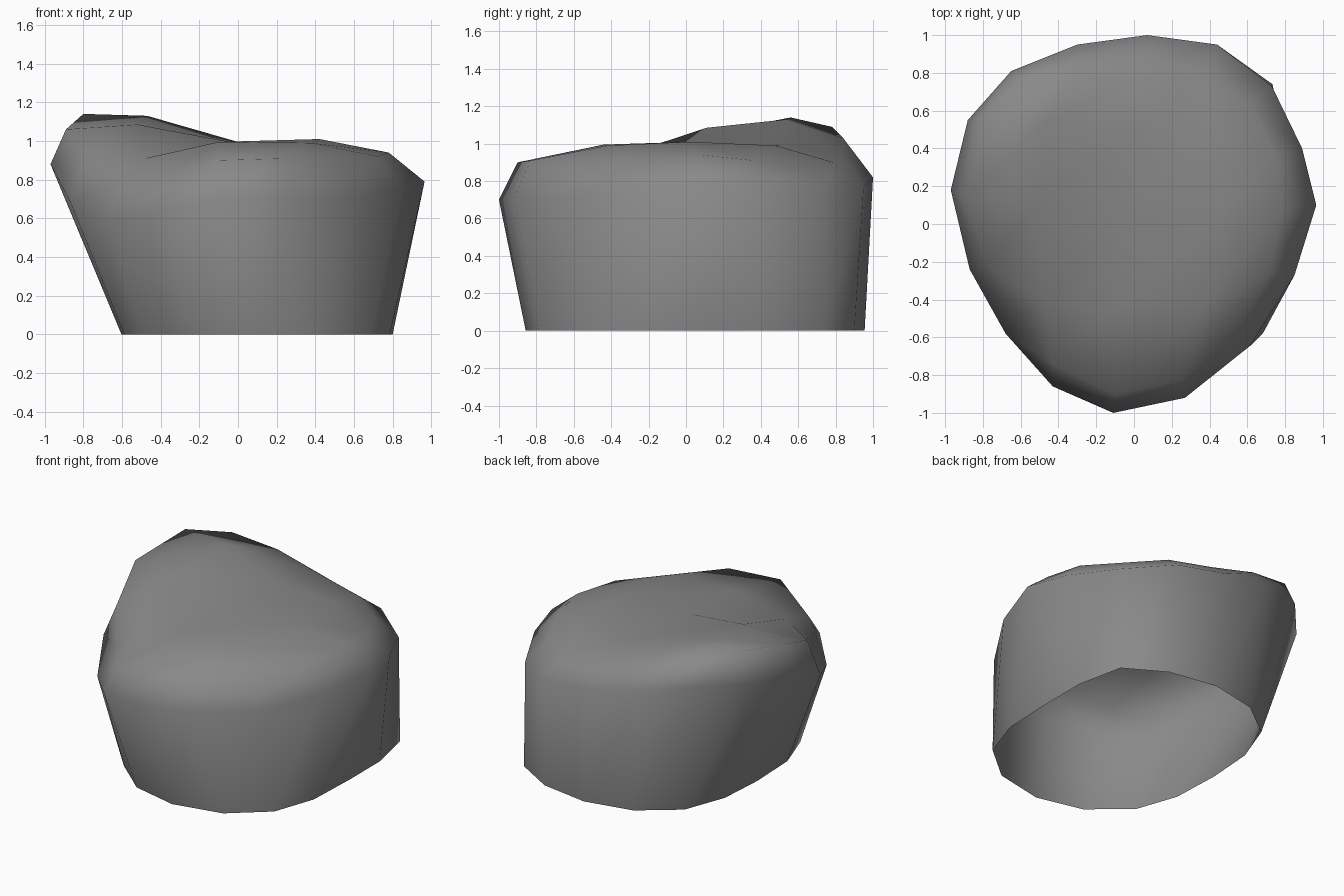
import bpy, bmesh

# Each ring runs counter-clockwise from the front middle (16 points)
# Squarish outline on the ground (x, y)
BASE = [(.09, -.857), (.435, -.785), (.684, -.576), (.785, -.285),
        (.80, .08), (.80, .42), (.733, .74), (.462, .90),
        (.12, .955), (-.214, .886), (-.471, .691), (-.58, .40),
        (-.603, .07), (-.588, -.278), (-.49, -.56), (-.236, -.78)]

# Widest rim
RIM = [(-.11, -1, .70), (.27, -.92, .71), (.615, -.645, .71), (.85, -.27, .76),
       (.965, .10, .79), (.89, .40, .77), (.73, .73, .73), (.44, .95, .77),
       (.07, 1, .82), (-.30, .95, .88), (-.65, .81, .95), (-.88, .55, .93),
       (-.97, .18, .88), (-.87, -.24, .69), (-.68, -.58, .58), (-.43, -.86, .63)]

# Rounded shoulder just inside and above the rim
SHOULDER = [(-.10, -.90, .90), (.25, -.83, .91), (.55, -.58, .85), (.72, -.25, .92),
            (.78, .08, .94), (.75, .36, .91), (.62, .63, .86), (.38, .79, .90),
            (.05, .83, .95), (-.28, .84, 1.03), (-.59, .78, 1.09), (-.80, .56, 1.14),
            (-.89, .14, 1.06), (-.78, -.22, .92), (-.59, -.50, .78), (-.43, -.74, .79)]

# Nine inner points of the uneven top, front row to back row
INNER = [(-.48, -.42, .91), (-.10, -.44, .995), (.38, -.42, .99),
         (-.52, .11, 1.085), (-.04, .02, .995), (.42, .02, 1.01),
         (-.47, .54, 1.13), (0, .50, .995), (.40, .48, .99)]

bm = bmesh.new()
base, rim, shoulder = [[bm.verts.new(p) for p in ring]
                       for ring in ([(x, y, 0) for x, y in BASE], RIM, SHOULDER)]

# Wall and shoulder bands, open underneath
for low, high in ((base, rim), (rim, shoulder)):
    for i in range(16):
        j = (i + 1) % 16
        bm.faces.new((low[i], low[j], high[j], high[i]))

# Top: 5 x 5 grid whose border is the shoulder ring
grid = {}
border = ([(c, 0) for c in range(4)] + [(4, r) for r in range(4)]
          + [(c, 4) for c in range(4, 0, -1)] + [(0, r) for r in range(4, 0, -1)])
for k, cell in enumerate(border):
    grid[cell] = shoulder[(k - 2) % 16]
for k, p in enumerate(INNER):
    grid[(k % 3 + 1, k // 3 + 1)] = bm.verts.new(p)
for r in range(4):
    for c in range(4):
        bm.faces.new((grid[c, r], grid[c + 1, r], grid[c + 1, r + 1], grid[c, r + 1]))

for f in bm.faces:
    f.smooth = True

mesh = bpy.data.meshes.new("rock")
bm.to_mesh(mesh)
bm.free()
rock = bpy.data.objects.new("rock", mesh)
bpy.context.collection.objects.link(rock)

# Plain grey stone
stone = bpy.data.materials.new("stone_grey")
stone.diffuse_color = (.25, .25, .25, 1)
mesh.materials.append(stone)
